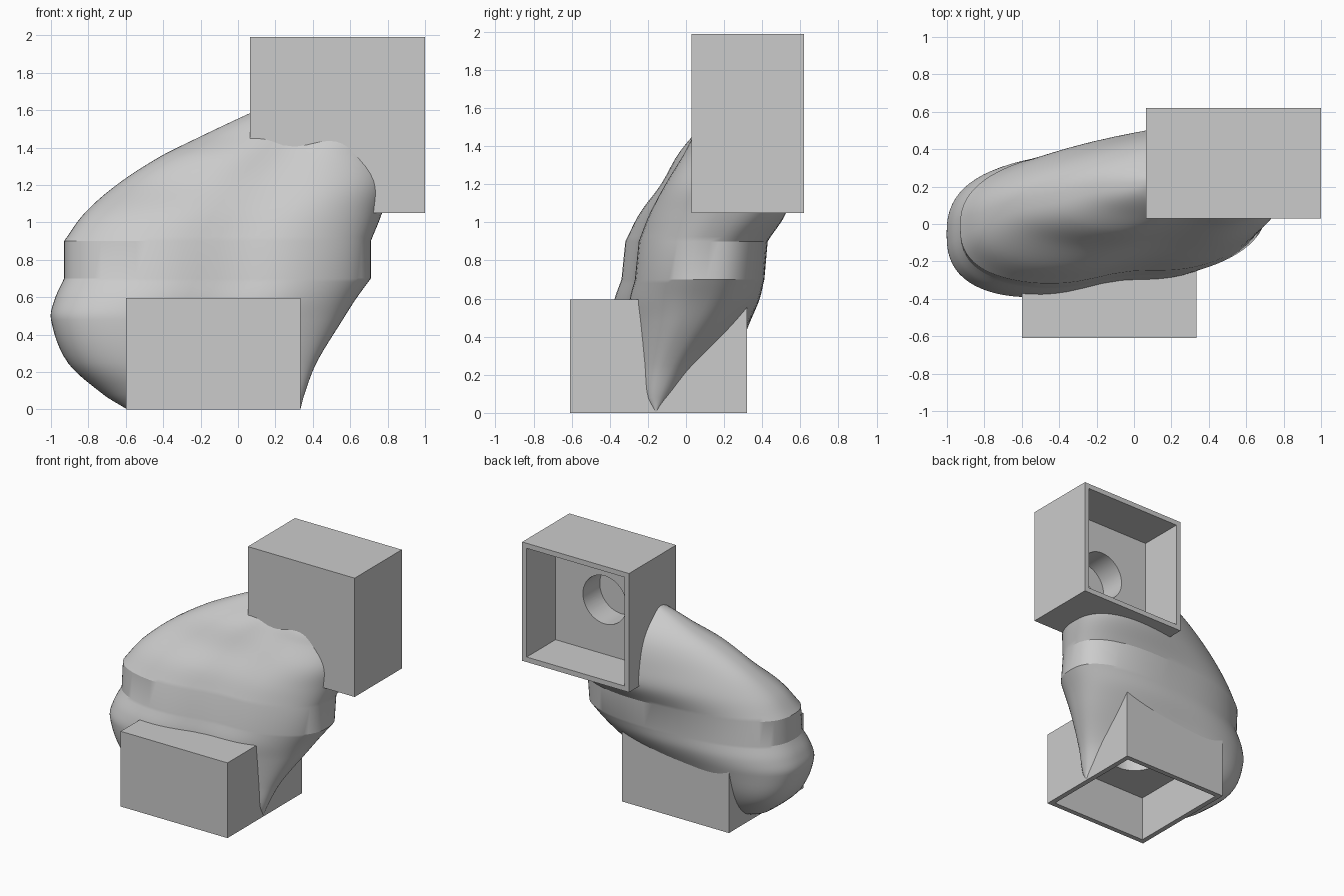
import bpy, bmesh, math
from mathutils import Vector, Matrix

cube = bpy.data.objects.get("Cube")
if cube:
    bpy.data.objects.remove(cube, do_unlink=True)

gray = bpy.data.materials.new("plain_gray")
gray.use_nodes = True
gray.diffuse_color = (0.6, 0.6, 0.6, 1)
gray.node_tree.nodes["Principled BSDF"].inputs["Base Color"].default_value = gray.diffuse_color


def make_object(name, bm):
    bmesh.ops.recalc_face_normals(bm, faces=bm.faces)
    mesh = bpy.data.meshes.new(name)
    bm.to_mesh(mesh)
    bm.free()
    mesh.materials.append(gray)
    obj = bpy.data.objects.new(name, mesh)
    bpy.context.collection.objects.link(obj)
    return obj


def make_box(name, low, high):
    low, high = Vector(low), Vector(high)
    bm = bmesh.new()
    bmesh.ops.create_cube(bm, size=1)
    bmesh.ops.scale(bm, vec=high - low, verts=bm.verts)
    bmesh.ops.translate(bm, vec=(low + high) / 2, verts=bm.verts)
    return make_object(name, bm)


def make_cylinder(name, start, end, radius):
    start, end = Vector(start), Vector(end)
    axis = end - start
    turn = axis.to_track_quat('Z', 'Y').to_matrix().to_4x4()
    bm = bmesh.new()
    bmesh.ops.create_cone(bm, cap_ends=True, segments=48, radius1=radius, radius2=radius,
                          depth=axis.length,
                          matrix=Matrix.Translation((start + end) / 2) @ turn)
    return make_object(name, bm)


def activate(obj):
    bpy.ops.object.select_all(action='DESELECT')
    obj.select_set(True)
    bpy.context.view_layer.objects.active = obj


def carve(obj, cutters):
    activate(obj)
    for cutter in cutters:
        mod = obj.modifiers.new("carve", 'BOOLEAN')
        mod.operation = 'DIFFERENCE'
        mod.solver = 'EXACT'
        mod.object = cutter
        bpy.ops.object.modifier_apply(modifier=mod.name)


def section_at(sections, index, t):
    # Smooth blend between neighbouring sections
    last = len(sections) - 1
    a, b = sections[index], sections[index + 1]
    before, after = sections[max(index - 1, 0)], sections[min(index + 2, last)]
    span = b[0] - a[0]
    result = []
    for p, q, r, s in zip(before, a, b, after):
        slope_a = (r - p) / (b[0] - before[0]) * span
        slope_b = (s - q) / (after[0] - a[0]) * span
        c = r - q
        result.append(q + t * (slope_a + t * (3 * c - 2 * slope_a - slope_b
                                              + t * (slope_a + slope_b - 2 * c))))
    result[0] = a[0] + t * span
    return result


def kidney_ring(section, count=80):
    # Rounded plan outline with a shallow dip along the front
    z, left, right, front_l, back_l, front_r, back_r = section
    ring = []
    for i in range(count):
        angle = math.tau * i / count
        c, s = math.cos(angle), math.sin(angle)
        u = math.copysign(abs(c) ** 0.8, c)
        v = math.copysign(abs(s) ** 0.8, s) / 0.9
        w = (u / 0.6 + 1) / 2
        front = front_l + (front_r - front_l) * w
        back = back_l + (back_r - back_l) * w
        y = (front + back) / 2 + v * (back - front) / 2
        if s < 0:
            y += 0.045 * -s * math.exp(-((u - 0.1) / 0.3) ** 2)
        ring.append(((left + right) / 2 + u * (right - left) / 2, y, z))
    return ring


# Body sections: height, left, right, then front and back at the left and right lobes
lower_part = [
    (0.005, -0.6, 0.335, -0.25, 0.0, -0.2, -0.1),
    (0.08, -0.72, 0.355, -0.3, 0.14, -0.27, 0.0),
    (0.25, -0.91, 0.42, -0.36, 0.25, -0.29, 0.12),
    (0.48, -1.0, 0.56, -0.39, 0.31, -0.28, 0.29),
    (0.59, -0.98, 0.63, -0.375, 0.33, -0.27, 0.36),
    (0.7, -0.93, 0.71, -0.335, 0.33, -0.245, 0.4)]
upper_part = [
    (0.9, -0.93, 0.71, -0.315, 0.34, -0.225, 0.42),
    (1.05, -0.82, 0.77, -0.235, 0.36, -0.17, 0.53),
    (1.2, -0.65, 0.81, -0.12, 0.37, -0.1, 0.55),
    (1.35, -0.42, 0.8, -0.04, 0.38, -0.01, 0.53),
    (1.45, -0.22, 0.75, 0.04, 0.37, 0.04, 0.48),
    (1.55, -0.01, 0.65, 0.12, 0.32, 0.14, 0.38),
    (1.6, 0.1, 0.5, 0.19, 0.28, 0.2, 0.3)]

# Body: lofted hull with a straight band round the middle
bm = bmesh.new()
rings = []
for part in (lower_part, upper_part):
    for index in range(len(part) - 1):
        rings += [kidney_ring(section_at(part, index, step / 6)) for step in range(6)]
    rings.append(kidney_ring(part[-1]))
loops = [[bm.verts.new(p) for p in ring] for ring in rings]
for a, b in zip(loops, loops[1:]):
    for i in range(len(a)):
        j = (i + 1) % len(a)
        bm.faces.new((a[i], a[j], b[j], b[i]))
bm.faces.new(loops[0])
bm.faces.new(loops[-1])
body = make_object("body", bm)

# Sockets: open boxes with a round recess in the floor
lower_socket = make_box("lower_socket", (-0.6, -0.61, 0), (0.335, 0.32, 0.595))
upper_socket = make_box("upper_socket", (0.065, 0.03, 1.05), (1, 0.62, 1.99))
lower_cutters = [
    make_box("lower_cavity", (-0.56, -0.57, -0.1), (0.295, 0.28, 0.36)),
    make_cylinder("lower_hole", (-0.13, -0.145, 0.3), (-0.13, -0.145, 0.57), 0.19)]
upper_cutters = [
    make_box("upper_cavity", (0.105, 0.26, 1.09), (0.96, 0.8, 1.95)),
    make_cylinder("upper_hole", (0.53, 0.3, 1.52), (0.53, 0.05, 1.52), 0.19)]

carve(lower_socket, lower_cutters)
carve(upper_socket, upper_cutters)
carve(body, lower_cutters + upper_cutters)
for cutter in lower_cutters + upper_cutters:
    bpy.data.objects.remove(cutter, do_unlink=True)

for obj in (body, lower_socket, upper_socket):
    activate(obj)
    bpy.ops.object.shade_smooth_by_angle(angle=math.radians(22))
